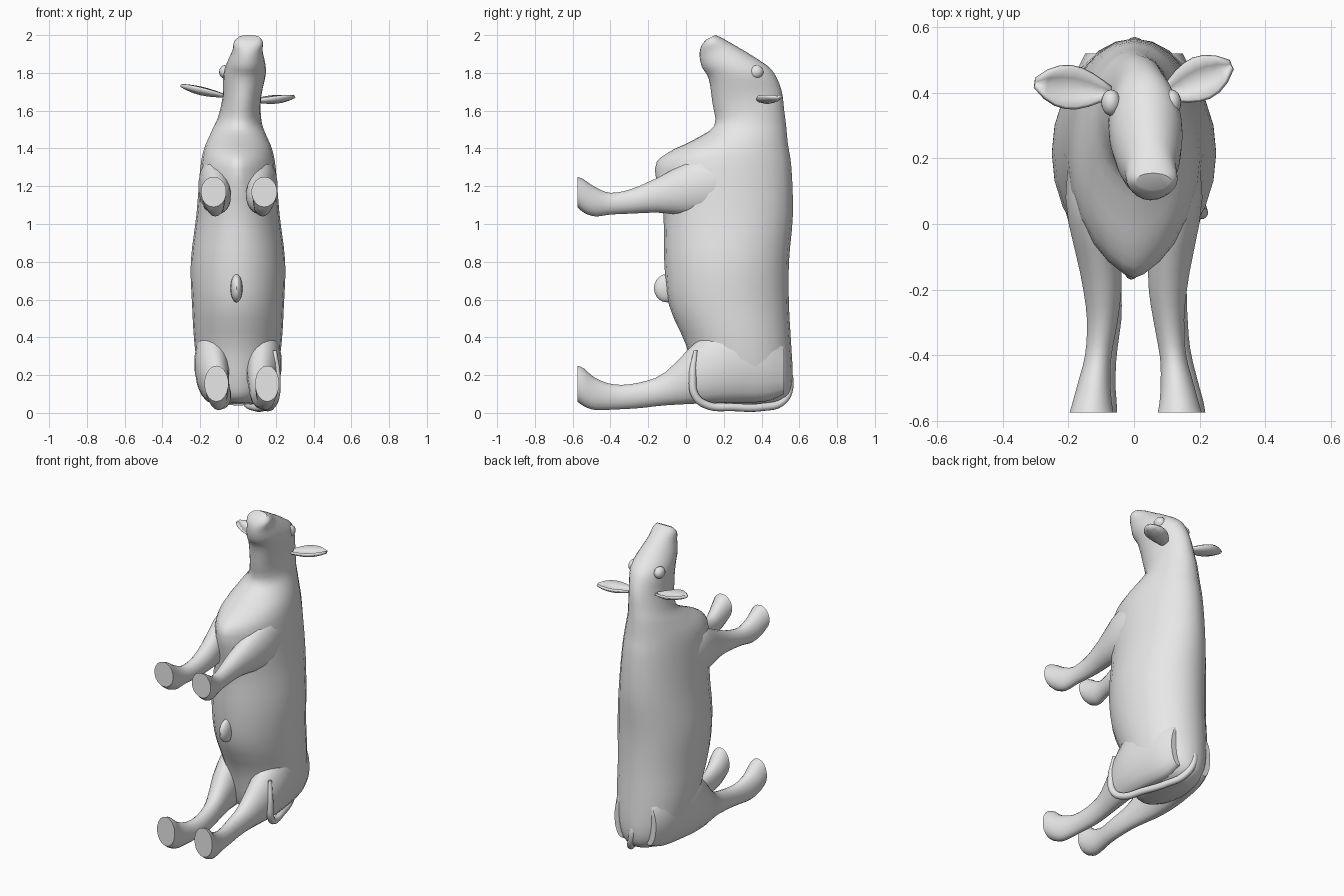
import bpy, bmesh, math
from mathutils import Vector

if "Cube" in bpy.data.objects:
    bpy.data.objects.remove(bpy.data.objects["Cube"])

grey = bpy.data.materials.new("plain_grey")
grey.use_nodes = True
grey.diffuse_color = (0.8, 0.8, 0.8, 1)
grey.node_tree.nodes["Principled BSDF"].inputs["Base Color"].default_value = (0.8, 0.8, 0.8, 1)


def finish(bm, name):
    """Turn a bmesh into a smooth shaded grey object."""
    bmesh.ops.recalc_face_normals(bm, faces=bm.faces)
    mesh = bpy.data.meshes.new(name)
    bm.to_mesh(mesh)
    bm.free()
    mesh.materials.append(grey)
    obj = bpy.data.objects.new(name, mesh)
    bpy.context.collection.objects.link(obj)
    bpy.ops.object.select_all(action='DESELECT')
    obj.select_set(True)
    bpy.context.view_layer.objects.active = obj
    bpy.ops.object.shade_smooth_by_angle(angle=math.radians(45))
    return obj


def smooth_sections(rows, steps=3):
    """Catmull-Rom interpolation between cross-sections."""
    out = []
    for i in range(len(rows) - 1):
        quad = [rows[max(i - 1, 0)], rows[i], rows[i + 1], rows[min(i + 2, len(rows) - 1)]]
        for s in range(steps):
            t = s / steps
            out.append([0.5 * (2 * b + (c - a) * t + (2 * a - 5 * b + 4 * c - d) * t * t
                               + (3 * b - a - 3 * c + d) * t ** 3) for a, b, c, d in zip(*quad)])
    return out + [list(rows[-1])]


def loft(name, rows, centre_x, sides=24, keel=lambda z: 1):
    """Rows: low y, low z, high y, high z, half width. Keel above 1 pinches the low side."""
    bm = bmesh.new()
    rings = []
    for y0, z0, y1, z1, w in smooth_sections(rows):
        cx = centre_x((y0 + y1) / 2, (z0 + z1) / 2)
        ring = []
        for k in range(sides):
            a = 2 * math.pi * k / sides
            u, s = (1 + math.cos(a)) / 2, math.sin(a)
            power = keel(z0) if u < 0.5 else 1
            x = cx + w * math.copysign(abs(s) ** power, s)
            ring.append(bm.verts.new((x, y0 + (y1 - y0) * u, z0 + (z1 - z0) * u)))
        rings.append(ring)
    for r0, r1 in zip(rings, rings[1:]):
        for k in range(sides):
            n = (k + 1) % sides
            bm.faces.new((r0[k], r0[n], r1[n], r1[k]))
    bm.faces.new(rings[0])
    bm.faces.new(rings[-1])
    return finish(bm, name)


def ellipsoid(name, loc, radii):
    bm = bmesh.new()
    bmesh.ops.create_uvsphere(bm, u_segments=16, v_segments=10, radius=1)
    for v in bm.verts:
        v.co = Vector([p + c * r for p, c, r in zip(loc, v.co, radii)])
    return finish(bm, name)


# Body, neck and head in one form from the rump up; the head leans to one side
loft("body_and_head", [
    (0.12, 0.055, 0.46, 0.04, 0.08),
    (0.07, 0.09, 0.54, 0.085, 0.15),
    (0.04, 0.18, 0.565, 0.18, 0.20),
    (0.00, 0.36, 0.557, 0.36, 0.23),
    (-0.09, 0.57, 0.545, 0.57, 0.243),
    (-0.115, 0.80, 0.545, 0.80, 0.25),
    (-0.12, 1.05, 0.566, 1.05, 0.22),
    (-0.165, 1.29, 0.558, 1.30, 0.20),
    (-0.10, 1.375, 0.54, 1.42, 0.18),
    (0.03, 1.44, 0.53, 1.52, 0.145),
    (0.15, 1.52, 0.52, 1.60, 0.115),
    (0.14, 1.64, 0.505, 1.71, 0.102),
    (0.12, 1.77, 0.455, 1.815, 0.112),
    (0.085, 1.83, 0.36, 1.885, 0.10),
    (0.072, 1.89, 0.26, 1.945, 0.08),
    (0.08, 1.94, 0.19, 1.985, 0.077),
    (0.105, 1.975, 0.155, 2.0, 0.055)],
    lambda y, z: 0.12 * max(0, z - 1.5),
    keel=lambda z: 1 + 0.4 * math.exp(-((z - 1.29) / 0.13) ** 2))

# Legs from flat hoof sole to shoulder or thigh: y, low z, high z, half width
front_leg = [
    (-0.575, 1.09, 1.25, 0.068), (-0.54, 1.06, 1.235, 0.06),
    (-0.48, 1.04, 1.195, 0.05), (-0.40, 1.05, 1.165, 0.041),
    (-0.29, 1.055, 1.185, 0.048), (-0.15, 1.06, 1.245, 0.064),
    (0.08, 1.05, 1.35, 0.077), (0.34, 1.12, 1.30, 0.045)]
rear_leg = [
    (-0.575, 0.06, 0.25, 0.064), (-0.54, 0.035, 0.235, 0.06),
    (-0.48, 0.015, 0.185, 0.05), (-0.38, 0.018, 0.15, 0.041),
    (-0.25, 0.025, 0.16, 0.046), (-0.11, 0.04, 0.215, 0.056),
    (0.08, 0.05, 0.40, 0.088), (0.25, 0.055, 0.49, 0.10),
    (0.42, 0.06, 0.47, 0.09), (0.52, 0.10, 0.36, 0.05)]
for side, label in ((1, "left"), (-1, "right")):
    for kind, rows, shift in (("front", front_leg, 0.005), ("rear", rear_leg, 0.02)):
        # Narrowest stance at mid leg, spreading to hoof and shoulder
        loft(f"{kind}_leg_{label}", [(y, lo, y, hi, w) for y, lo, hi, w in rows],
             lambda y, z: side * (0.117 + 0.018 * math.cos((y - 0.14) * 8.4))
             + shift * max(0, min(1, -y / 0.3)), sides=18)
    # Brow bumps beside the forehead
    ellipsoid(f"brow_{label}", (0.022 + side * 0.092, 0.37, 1.805), (0.03, 0.04, 0.036))


# Ears: cupped leaves with a little thickness
def ear(name, root, tip):
    root, tip = Vector(root), Vector(tip)
    across = Vector((0, 0, 1)).cross(tip - root).normalized()
    bm = bmesh.new()
    grid = []
    for i in range(8):
        t = i / 7
        w = 0.01 + 0.054 * math.sin(math.pi * t ** 1.2) ** 0.8 if 0 < t < 1 else 0.012
        centre = root.lerp(tip, t)
        grid.append([bm.verts.new(centre + across * w * s + Vector((0, 0, (s * s - 0.7) * w * 0.5)))
                     for s in (-1, -0.5, 0, 0.5, 1)])
    for a, b in zip(grid, grid[1:]):
        for k in range(4):
            bm.faces.new((a[k], a[k + 1], b[k + 1], b[k]))
    thick = finish(bm, name).modifiers.new("thickness", 'SOLIDIFY')
    thick.thickness = 0.014
    thick.offset = 0


ear("ear_left", (0.085, 0.39, 1.655), (0.295, 0.485, 1.675))
ear("ear_right", (-0.065, 0.40, 1.68), (-0.30, 0.43, 1.735))

# Belly bump
ellipsoid("belly_bump", (-0.008, -0.10, 0.66), (0.032, 0.07, 0.075))

# Tail wrapping under the rump and up the edge of the left thigh
curve = bpy.data.curves.new("tail", 'CURVE')
curve.dimensions = '3D'
curve.bevel_depth = 0.021
curve.bevel_resolution = 3
curve.use_fill_caps = True
path = [(0, 0.53, 0.26), (0.005, 0.548, 0.14), (0.04, 0.51, 0.06), (0.09, 0.40, 0.03),
        (0.14, 0.25, 0.03), (0.18, 0.11, 0.042), (0.20, 0.05, 0.09), (0.205, 0.035, 0.19),
        (0.195, 0.05, 0.33)]
spline = curve.splines.new('BEZIER')
spline.bezier_points.add(len(path) - 1)
for point, co in zip(spline.bezier_points, path):
    point.co = co
    point.handle_left_type = point.handle_right_type = 'AUTO'
spline.bezier_points[-1].radius = 0.5
curve.materials.append(grey)
bpy.context.collection.objects.link(bpy.data.objects.new("tail", curve))
